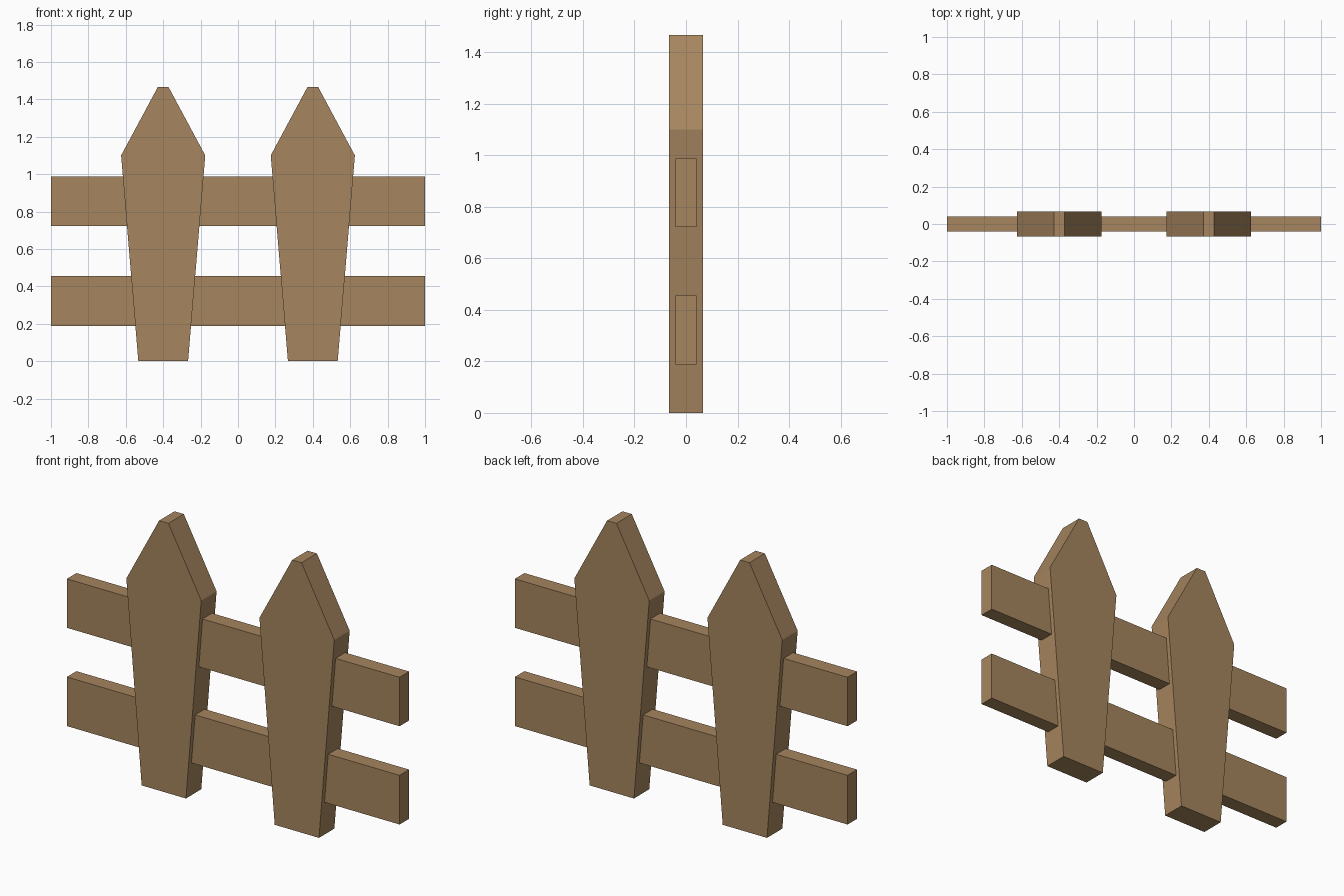
import bpy
import bmesh

if "Cube" in bpy.data.objects:
    bpy.data.objects.remove(bpy.data.objects["Cube"])

wood = bpy.data.materials.new("brown wood")
wood.diffuse_color = (0.38, 0.235, 0.113, 1)
wood.use_nodes = True
wood.node_tree.nodes["Principled BSDF"].inputs["Base Color"].default_value = wood.diffuse_color


def slab(name, outline, depth):
    """Extrude an x/z outline symmetrically along y."""
    bm = bmesh.new()
    face = bm.faces.new([bm.verts.new((x, -depth / 2, z)) for x, z in outline])
    ext = bmesh.ops.extrude_face_region(bm, geom=[face])
    verts = [v for v in ext["geom"] if isinstance(v, bmesh.types.BMVert)]
    bmesh.ops.translate(bm, verts=verts, vec=(0, depth, 0))
    bmesh.ops.recalc_face_normals(bm, faces=bm.faces)
    mesh = bpy.data.meshes.new(name)
    bm.to_mesh(mesh)
    bm.free()
    mesh.materials.append(wood)
    obj = bpy.data.objects.new(name, mesh)
    bpy.context.collection.objects.link(obj)
    return obj


# Tapered pickets with blunt pointed tops
half = [(0.133, 0), (0.225, 1.10), (0.028, 1.467)]
profile = half + [(-x, z) for x, z in reversed(half)]
for side, cx in (("left", -0.4), ("right", 0.4)):
    slab(side + "_picket", [(cx + x, z) for x, z in profile], 0.132)

# Horizontal rails running through the pickets
for level, z0, z1 in (("lower", 0.188, 0.455), ("upper", 0.722, 0.988)):
    slab(level + "_rail", [(-1, z0), (1, z0), (1, z1), (-1, z1)], 0.082)
